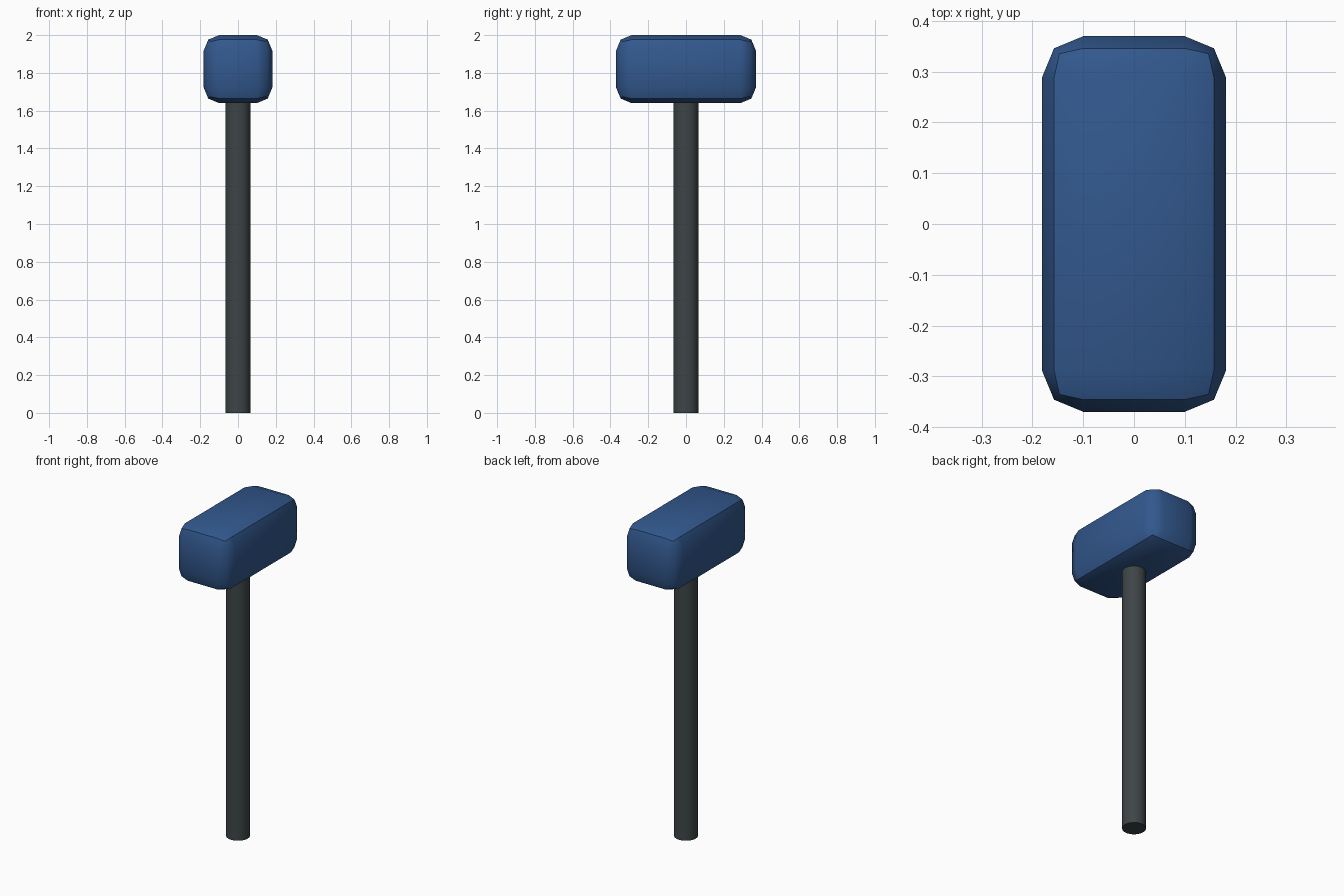
import bpy
import bmesh
import math

cube = bpy.data.objects.get("Cube")
if cube:
    bpy.data.objects.remove(cube, do_unlink=True)


def make_material(name, rgb, roughness):
    mat = bpy.data.materials.new(name)
    mat.use_nodes = True
    colour = (*rgb, 1.0)
    mat.diffuse_color = colour
    shader = mat.node_tree.nodes["Principled BSDF"]
    shader.inputs["Base Color"].default_value = colour
    shader.inputs["Roughness"].default_value = roughness
    return mat


blue = make_material("deep blue", (0.032, 0.098, 0.27), 0.5)
charcoal = make_material("charcoal grey", (0.048, 0.060, 0.064), 0.6)

# Overall dimensions
HEAD_SIZE = (0.363, 0.74, 0.36)
HEAD_Z = 2.0 - HEAD_SIZE[2] / 2
BEVEL = 0.082
HANDLE_RADIUS = 0.066
HANDLE_TOP = 1.70

# Head: rounded block with two-step bevels on every edge
bm = bmesh.new()
bmesh.ops.create_cube(bm, size=1.0)
bmesh.ops.scale(bm, vec=HEAD_SIZE, verts=bm.verts)
bmesh.ops.bevel(bm, geom=bm.edges[:], offset=BEVEL, offset_type='OFFSET',
                segments=2, profile=0.5, affect='EDGES')
for face in bm.faces:
    face.smooth = True

# Crisp crease along the middle of the top and bottom bevels only
half = HEAD_SIZE[2] / 2
for edge in bm.edges:
    if all(half - BEVEL * 0.5 < abs(v.co.z) < half - BEVEL * 0.1 for v in edge.verts):
        edge.smooth = False

mesh = bpy.data.meshes.new("hammer_head")
bm.to_mesh(mesh)
bm.free()
mesh.materials.append(blue)
head = bpy.data.objects.new("hammer_head", mesh)
head.location.z = HEAD_Z
bpy.context.collection.objects.link(head)

# Handle: plain round shaft running up into the head
bpy.ops.mesh.primitive_cylinder_add(vertices=32, radius=HANDLE_RADIUS, depth=HANDLE_TOP,
                                    location=(0, 0, HANDLE_TOP / 2))
handle = bpy.context.object
handle.name = "handle"
handle.data.name = "handle"
handle.data.materials.append(charcoal)
bpy.ops.object.shade_smooth_by_angle(angle=math.radians(30))
